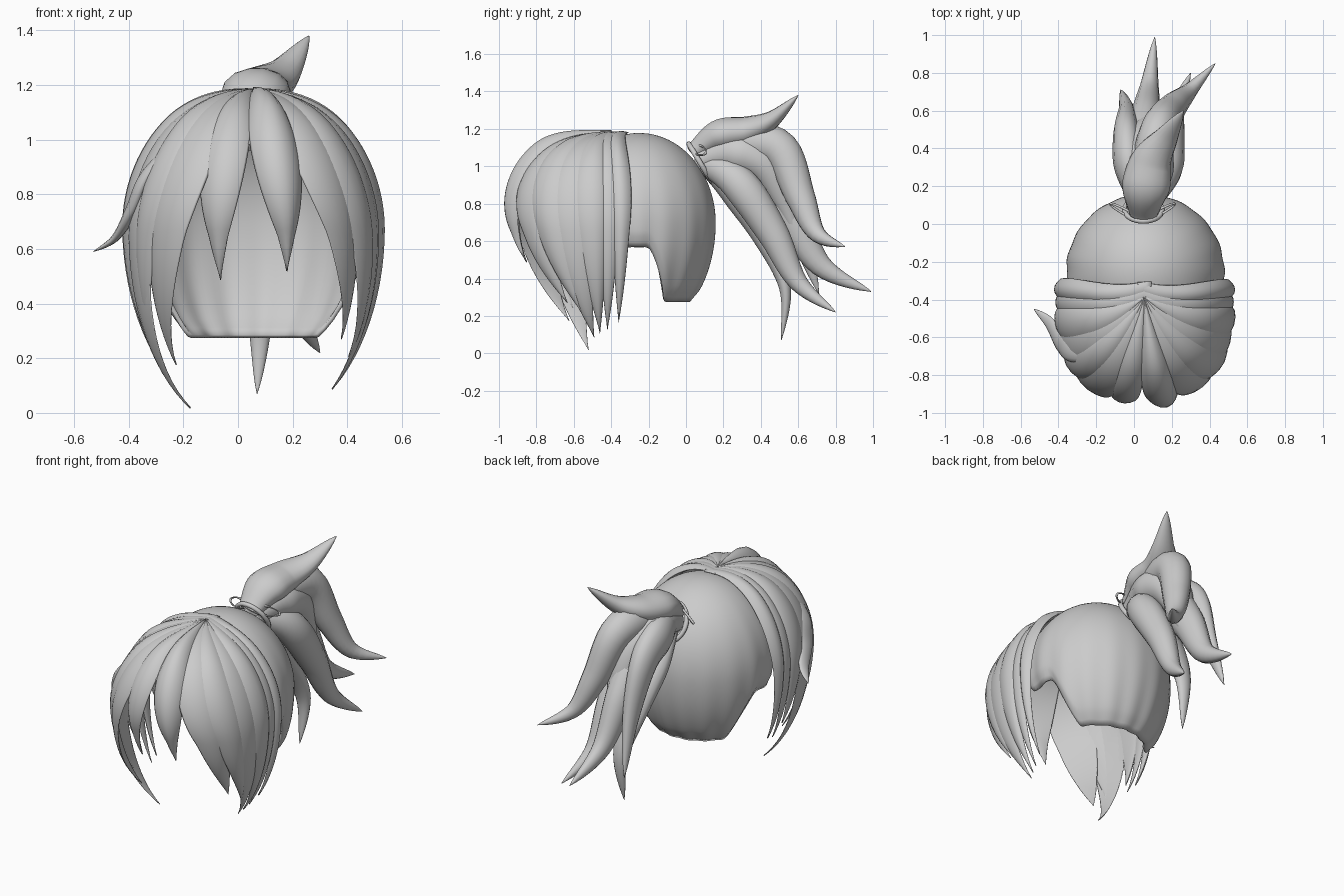
import bpy, bmesh, math
from math import sin, cos, pi, radians
from mathutils import Vector

if "Cube" in bpy.data.objects:
    bpy.data.objects.remove(bpy.data.objects["Cube"])

hair = bpy.data.materials.new("hair_grey")
hair.use_nodes = True
grey = (0.6, 0.6, 0.6, 1)
hair.diffuse_color = grey
hair.node_tree.nodes["Principled BSDF"].inputs["Base Color"].default_value = grey


def skin(name, rings, tube=True, loop=False, wall=0):
    """Join rows of points into a smooth surface."""
    bm = bmesh.new()
    rows = [[bm.verts.new(p) for p in ring] for ring in rings]
    n = len(rows[0])
    pairs = list(zip(rows, rows[1:])) + ([(rows[-1], rows[0])] if loop else [])
    for a, b in pairs:
        for j in range(n if tube else n - 1):
            k = (j + 1) % n
            bm.faces.new((a[j], a[k], b[k], b[j]))
    if tube and not loop:
        bm.faces.new(rows[0])
        bm.faces.new(rows[-1])
    bmesh.ops.remove_doubles(bm, verts=bm.verts, dist=0.0004)
    bmesh.ops.recalc_face_normals(bm, faces=bm.faces)
    mesh = bpy.data.meshes.new(name)
    bm.to_mesh(mesh)
    bm.free()
    mesh.materials.append(hair)
    mesh.polygons.foreach_set("use_smooth", [True] * len(mesh.polygons))
    ob = bpy.data.objects.new(name, mesh)
    bpy.context.collection.objects.link(ob)
    if wall:
        mod = ob.modifiers.new("wall", "SOLIDIFY")
        mod.thickness = wall
        mod.offset = 0


def ease(t):
    t = max(0, min(1, t))
    return t * t * (3 - 2 * t)


def spline(pts, t):
    """Catmull-Rom point, t from 0 to 1."""
    n = len(pts) - 1
    i = min(int(t * n), n - 1)
    f = t * n - i
    p = [Vector(pts[max(0, min(n, i + k))]) for k in (-1, 0, 1, 2)]
    return 0.5 * (2 * p[1] + (p[2] - p[0]) * f
                  + (2 * p[0] - 5 * p[1] + 4 * p[2] - p[3]) * f * f
                  + (3 * p[1] - p[0] - 3 * p[2] + p[3]) * f ** 3)


# Front dome: u runs around the forehead (1 = side), phi runs down from the crown
def dome(u, phi, off=0):
    a = max(-1, min(1, u)) * pi / 2
    r = sin(phi)
    upper = max(0, r) if phi < pi / 2 else 1
    back = max(0, abs(u) - 1) * (0.2 + 0.3 * upper) + 0.08 * (1 - upper) ** 3
    z = 0.65 + cos(phi) * (0.53 if phi < pi / 2 else 0.75)
    return Vector((0.055 + (0.455 + off) * r * sin(a),
                   -0.47 - (0.53 + off) * r * cos(a) + back,
                   z + off * cos(phi)))


def dome_lock(name, u0, u1, z_tip, w, thick=0.028, pull=0.04):
    d = z_tip - 0.65
    end = math.acos(d / (0.75 if d < 0 else 0.53))
    start = -0.08 if abs(u0) > 1 else 0.01
    rings = []
    for i in range(37):
        s = i / 36
        phi = start + (end - start) * s
        u = u0 + (u1 - u0) * s ** 2.4
        half = w * max(0.012, 1 - s ** 2.7)
        t = thick * (1 - 0.85 * s ** 4) * (0.2 + 0.8 * ease(s / 0.35))
        base = -pull * s ** 3
        edge = [-cos(pi * j / 8) for j in range(9)]
        ring = [dome(u + half * v, phi, base + t * (1 - v * v)) for v in edge]
        ring += [dome(u + half * v, phi, base - 0.35 * t * (1 - v * v))
                 for v in edge[-2:0:-1]]
        rings.append(ring)
    skin(name, rings)


# Under layer that joins the locks
spread = [-1.3 + 2.6 * j / 60 for j in range(61)]
skin("front_under_layer",
     [[dome(u, i / 24 * radians(50 + 52 * ease(abs(u) / 0.9)), -0.008) for u in spread]
      for i in range(25)], tube=False)

# Fringe and side locks: start u, tip u, tip height, width, thickness, inward pull
dome_lock("fringe_lock_right", -0.18, -0.23, 0.46, 0.19, 0.035, 0.11)
dome_lock("fringe_lock_left", 0.13, 0.23, 0.50, 0.20, 0.065, 0.10)
left_locks = [(0.38, 0.74, 0.25, 0.22), (0.56, 0.88, 0.20, 0.20),
              (0.74, 0.96, 0.08, 0.20), (0.95, 1.02, 0.10, 0.18),
              (1.12, 1.10, 0.12, 0.17), (1.26, 1.22, 0.16, 0.15)]
right_locks = [(-0.40, -0.72, 0.15, 0.23), (-0.56, -0.80, 0.24, 0.18),
               (-0.72, -0.88, 0.01, 0.21), (-0.92, -1.00, 0.28, 0.20),
               (-1.12, -1.10, 0.20, 0.17), (-1.27, -1.22, 0.22, 0.16)]
for side, locks in (("left", left_locks), ("right", right_locks)):
    for k, spec in enumerate(locks):
        dome_lock(f"{side}_side_lock_{k + 1}", *spec, thick=0.026 + 0.01 * (k % 2),
                  pull=0.04 if k == 0 else 0.01)


# Back cap, open below, with a raised rim over each ear and a tongue under the crown
def cap_point(b, s):
    rim = 0.28 + 0.29 * ease((abs(b) - radians(58)) / radians(26))
    phi = s * math.acos((rim - 0.7) / 0.58)
    phi *= 1 - 0.65 * ease((abs(b) - radians(108)) / radians(25))
    h = 0.47 if phi < pi / 2 else 0.58
    ripple = 0.006 * sin(17 * b) * s ** 3 - 0.02 * ease((s - 0.93) / 0.07)
    r = sin(phi)
    return Vector((0.06 + (0.41 + ripple) * r * sin(b),
                   -0.25 + (0.40 + ripple) * r * cos(b), 0.7 + h * cos(phi)))


skin("back_cap", [[cap_point(radians(-180 + 3 * j), i / 36) for j in range(121)]
                  for i in range(37)], tube=False, wall=0.016)


# Free locks with an oval cross-section
def free_lock(name, pts, width, thick, side=(1, 0, 0), root=0.55):
    rings = []
    for i in range(33):
        s = i / 32
        p = spline(pts, s)
        t = (spline(pts, min(1, s + 0.01)) - spline(pts, max(0, s - 0.01))).normalized()
        x = (Vector(side) - t * t.dot(Vector(side))).normalized()
        y = t.cross(x)
        k = (root + (1 - root) * ease(s / 0.35)) * max(0.012, 1 - s ** 2.2)
        rings.append([p + x * (width * k * cos(2 * pi * j / 14))
                      + y * (thick * k * sin(2 * pi * j / 14)) for j in range(14)])
    skin(name, rings)


free_lock("stray_lock", [(-0.20, -0.70, 1.02), (-0.33, -0.67, 0.87), (-0.39, -0.62, 0.74),
                         (-0.45, -0.52, 0.64), (-0.53, -0.45, 0.59)], 0.07, 0.03, (0, 1, 0))

# Ponytail
root = (0.05, 0.07, 1.03)
free_lock("ponytail_core", [root, (0.06, 0.25, 1.07), (0.08, 0.42, 1.00),
                            (0.09, 0.53, 0.80), (0.10, 0.61, 0.56)], 0.16, 0.14)
free_lock("ponytail_top_flick", [(0.05, 0.05, 1.08), (0.06, 0.17, 1.16), (0.09, 0.33, 1.19),
                                 (0.17, 0.46, 1.25), (0.26, 0.60, 1.38)], 0.14, 0.10)
free_lock("ponytail_outer_lock", [root, (0.08, 0.28, 1.12), (0.13, 0.50, 1.09), (0.20, 0.61, 0.84),
                                  (0.29, 0.70, 0.64), (0.43, 0.85, 0.57)], 0.11, 0.12)
free_lock("ponytail_long_lock", [root, (0.05, 0.32, 1.00), (0.06, 0.54, 0.76),
                                 (0.08, 0.72, 0.47), (0.11, 0.99, 0.33)], 0.11, 0.13)
free_lock("ponytail_left_lock", [root, (0.16, 0.27, 0.92), (0.19, 0.46, 0.65),
                                 (0.22, 0.60, 0.38), (0.30, 0.80, 0.22)], 0.10, 0.11)
free_lock("ponytail_inner_lock", [root, (0.03, 0.24, 0.86), (0.05, 0.41, 0.62),
                                  (0.08, 0.53, 0.35), (0.07, 0.51, 0.07)], 0.10, 0.07)
free_lock("ponytail_right_lock", [root, (-0.02, 0.28, 1.05), (-0.04, 0.47, 0.95),
                                  (-0.04, 0.60, 0.65), (-0.07, 0.71, 0.32)], 0.09, 0.13)


# Hair tie: a tilted band and two small bow loops
def band(name, centre, ax, ay, thick):
    ax, ay = Vector(ax), Vector(ay)
    n = ax.cross(ay).normalized()
    rings = []
    for i in range(32):
        a = 2 * pi * i / 32
        out = ax * cos(a) + ay * sin(a)
        rings.append([Vector(centre) + out + out.normalized() * (thick * cos(2 * pi * j / 8))
                      + n * (thick * sin(2 * pi * j / 8)) for j in range(8)])
    skin(name, rings, loop=True)


band("hair_tie", (0.05, 0.075, 1.02), (0.10, 0, 0), (0, -0.06, 0.10), 0.014)
for side, name in ((-1, "right"), (1, "left")):
    band("bow_loop_" + name, (0.045 + side * 0.085, 0.06, 1.09),
         (side * 0.085, 0.045, -0.02), (0, 0.015, 0.022), 0.007)
